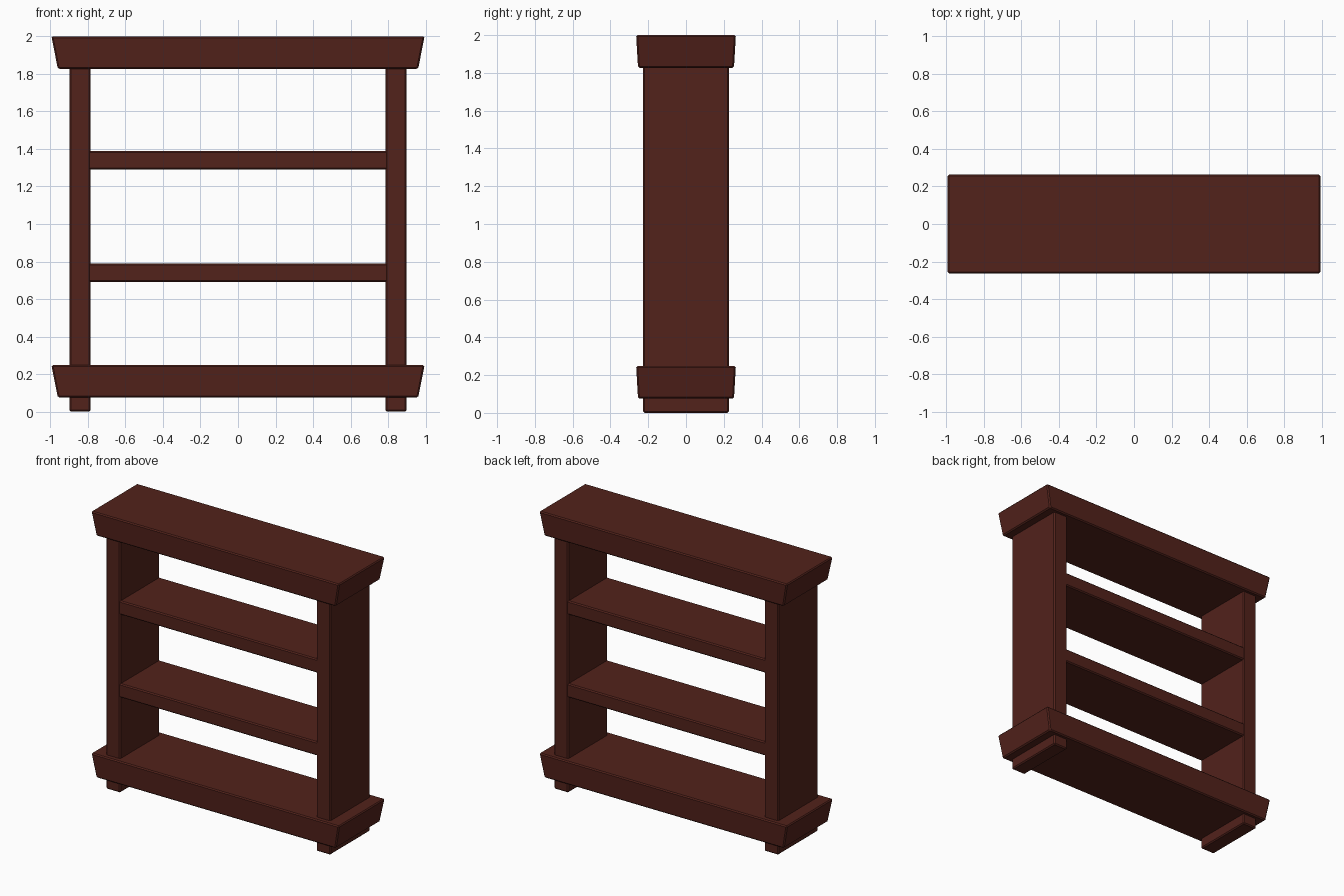
import bpy, bmesh

if "Cube" in bpy.data.objects:
    bpy.data.objects.remove(bpy.data.objects["Cube"])

wood = bpy.data.materials.new("dark_wood")
wood.diffuse_color = (0.085, 0.016, 0.011, 1)
wood.use_nodes = True
wood.node_tree.nodes["Principled BSDF"].inputs["Base Color"].default_value = wood.diffuse_color


def board(name, x, y, z0, z1, cx=0.0, foot=None, bevel=0.008):
    """Box with half sizes x, y; foot gives smaller half sizes at the bottom."""
    fx, fy = foot or (x, y)
    bm = bmesh.new()
    bmesh.ops.create_cube(bm, size=2)
    for v in bm.verts:
        top = v.co.z > 0
        v.co.x = cx + v.co.x * (x if top else fx)
        v.co.y *= y if top else fy
        v.co.z = z1 if top else z0
    bmesh.ops.bevel(bm, geom=bm.edges[:], offset=bevel, segments=1,
                    affect='EDGES', profile=0.5)
    me = bpy.data.meshes.new(name)
    bm.to_mesh(me)
    bm.free()
    me.materials.append(wood)
    ob = bpy.data.objects.new(name, me)
    bpy.context.collection.objects.link(ob)
    return ob


# Flared top and base slabs
for name, z in (("base_slab", 0.075), ("top_slab", 1.827)):
    board(name, 0.994, 0.264, z, z + 0.173, foot=(0.96, 0.254))

# Side panels, running through the base to form the feet
for side, s in (("left", -1), ("right", 1)):
    board(side + "_panel", 0.057, 0.227, 0.0, 1.9, cx=0.842 * s)

# Inner shelves, flush with the panels
for name, z in (("lower_shelf", 0.69), ("upper_shelf", 1.29)):
    board(name, 0.80, 0.226, z, z + 0.1)
